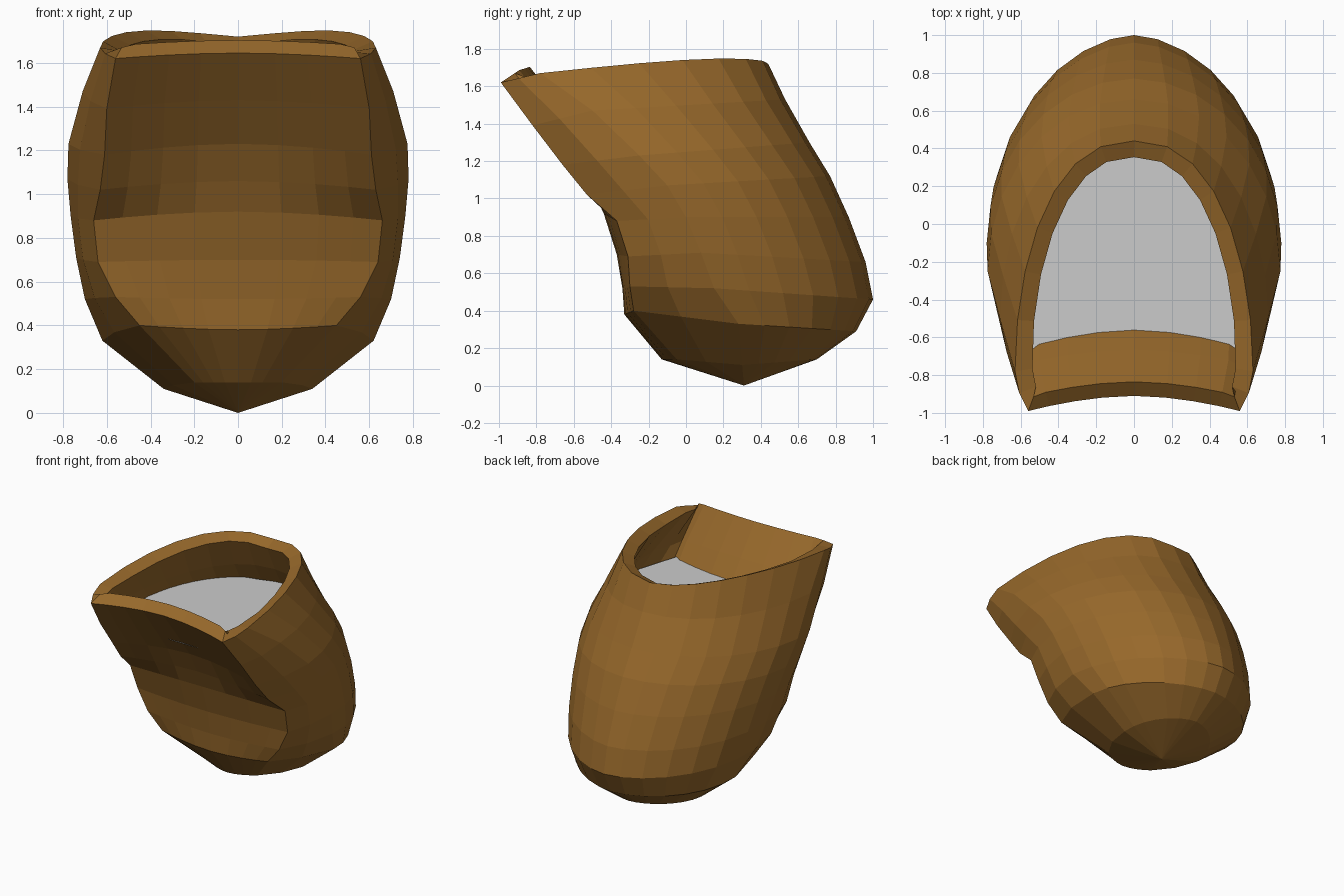
import bpy, bmesh, math

if "Cube" in bpy.data.objects:
    bpy.data.objects.remove(bpy.data.objects["Cube"])

SIDE_STEPS = 7      # segments from the widest side point to the back
# Each ring: front centre (y z), front corner (x y z), widest side (x y z), back centre (y z)
RINGS = [
    (-.91, 1.645, .56, -.99, 1.62, .63, -.78, 1.67, .44, 1.72),
    (-.74, 1.43, .60, -.82, 1.39, .71, -.50, 1.47, .53, 1.53),
    (-.59, 1.23, .61, -.66, 1.18, .775, -.25, 1.23, .66, 1.30),
    (-.50, 1.06, .63, -.53, 1.02, .78, -.10, 1.07, .77, 1.12),
    (-.44, .92, .66, -.37, .88, .765, .00, .90, .87, .90),
    (-.37, .70, .64, -.31, .69, .74, .08, .71, .96, .66),
    (-.34, .52, .56, -.30, .53, .70, .15, .52, 1.0, .46),
    (-.33, .38, .45, -.28, .40, .62, .28, .33, .91, .29),
    (-.13, .14, .20, -.05, .14, .34, .30, .11, .70, .14),
]


def half_ring(i, r):
    """Points of the right half, from front centre round to back centre."""
    yf, zf, xc, yc, zc, w, ym, zm, yb, zb = r
    pts = []
    for f in (0, .3, .56, .8, 1):                       # front panel
        k = f ** 1.8
        pts.append((xc * f, yf + (yc - yf) * k, zf + (zc - zf) * k))
    pts.append((xc + (w - xc) * .68, yc + (ym - yc) * .45, zc + (zm - zc) * .45))
    power = min(.85 + .06 * i, 1.15)
    for j in range(SIDE_STEPS + 1):                     # side and back
        a = math.pi / 2 * j / SIDE_STEPS
        s, c = math.sin(a), max(0, math.cos(a))
        z = zm + (zb - zm) * s + (.04 * math.sin(2 * a) if i == 0 else 0)
        pts.append((w * c ** power if j < SIDE_STEPS else 0, ym + (yb - ym) * s, z))
    return pts


def mirrored_loop(half):
    return half + [(-x, y, z) for x, y, z in half[-2:0:-1]]


def add_object(name, bm, color=None):
    bmesh.ops.recalc_face_normals(bm, faces=bm.faces)
    me = bpy.data.meshes.new(name)
    bm.to_mesh(me)
    bm.free()
    ob = bpy.data.objects.new(name, me)
    bpy.context.collection.objects.link(ob)
    if color:
        mat = bpy.data.materials.new(name + "_brown")
        mat.diffuse_color = color
        mat.use_nodes = True
        mat.node_tree.nodes["Principled BSDF"].inputs["Base Color"].default_value = mat.diffuse_color
        me.materials.append(mat)
    return ob


# Vessel: lofted rings closed by a fan at the bottom
bm = bmesh.new()
loops = [[bm.verts.new(p) for p in mirrored_loop(half_ring(i, r))] for i, r in enumerate(RINGS)]
n = len(loops[0])
for upper, lower in zip(loops, loops[1:]):
    for j in range(n):
        k = (j + 1) % n
        bm.faces.new((upper[j], lower[j], lower[k], upper[k]))
pole = bm.verts.new((0, .31, 0))
for j in range(n):
    bm.faces.new((loops[-1][j], pole, loops[-1][(j + 1) % n]))
# Open shell: point the normals outward explicitly before thickening
vessel = add_object("vessel", bm, (.31, .14, .024, 1))
me = vessel.data
back = max(me.polygons, key=lambda p: p.center.y)
if back.normal.y < 0:
    me.flip_normals()
wall = vessel.modifiers.new("wall", 'SOLIDIFY')
wall.thickness = .095
wall.offset = -1

# Flat inner surface closing the opening
bm = bmesh.new()
half = [(0, -.69), (.17, -.69), (.55, -.66), (.66, -.3), (.6, .15), (.35, .43), (0, .53)]
bm.faces.new([bm.verts.new(p) for p in mirrored_loop([(x, y, 1.35) for x, y in half])])
add_object("inner_surface", bm)
